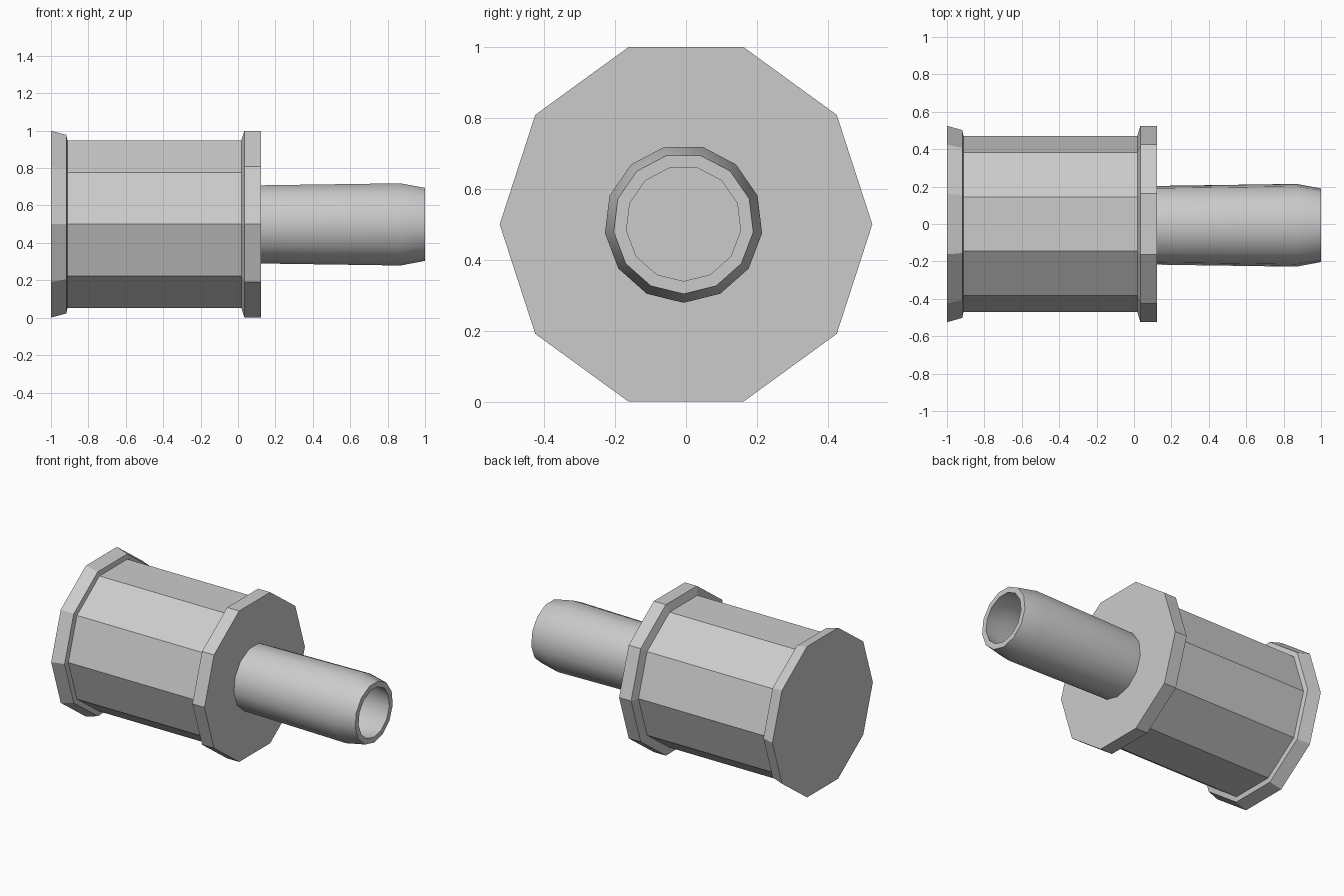
import bpy, bmesh, math

if "Cube" in bpy.data.objects:
    bpy.data.objects.remove(bpy.data.objects["Cube"])


def lathe_x(name, profile, sides, start, centre, closed=False):
    """Sweep an (x, radius) profile around an axis parallel to x."""
    bm = bmesh.new()
    cy, cz = centre
    rings = []
    for x, r in profile:
        ring = []
        for i in range(sides):
            a = start + 2 * math.pi * i / sides
            ring.append(bm.verts.new((x, cy + r * math.cos(a), cz + r * math.sin(a))))
        rings.append(ring)
    pairs = list(zip(rings, rings[1:]))
    if closed:
        pairs.append((rings[-1], rings[0]))
    for a, b in pairs:
        for i in range(sides):
            j = (i + 1) % sides
            bm.faces.new((a[i], a[j], b[j], b[i]))
    if not closed:
        bm.faces.new(rings[0])
        bm.faces.new(rings[-1])
    bmesh.ops.recalc_face_normals(bm, faces=bm.faces)
    mesh = bpy.data.meshes.new(name)
    bm.to_mesh(mesh)
    bm.free()
    ob = bpy.data.objects.new(name, mesh)
    bpy.context.collection.objects.link(ob)
    return ob


# Ten-sided body: flared end rim, barrel and front flange
lathe_x("body",
        [(-1.0, 0.525), (-0.918, 0.502), (-0.912, 0.471), (0.018, 0.471),
         (0.034, 0.525), (0.122, 0.525)],
        10, 0.0, (0.0, 0.5))

# Hollow thirteen-sided spout with a tapered tip; the flange closes its floor
spout = lathe_x("spout",
                [(0.121, 0.212), (0.868, 0.223), (1.0, 0.198),
                 (1.0, 0.162), (0.868, 0.187), (0.121, 0.175)],
                13, -math.pi / 2, (-0.007, 0.502), closed=True)
bpy.context.view_layer.objects.active = spout
spout.select_set(True)
bpy.ops.object.shade_smooth_by_angle(angle=math.radians(30))
